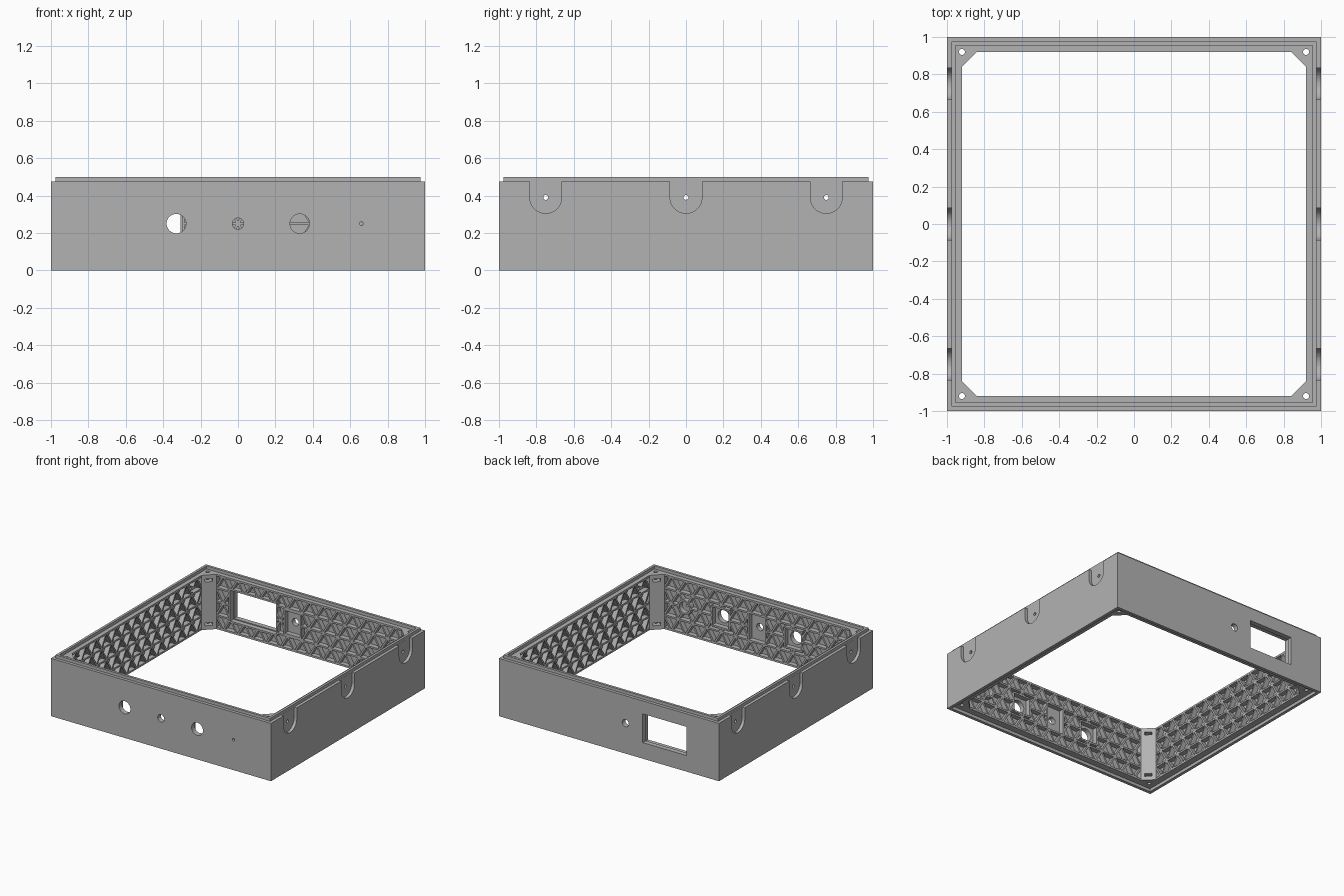
import bpy, bmesh, math
from mathutils import Matrix, Vector

cube = bpy.data.objects.get("Cube")
if cube:
    bpy.data.objects.remove(cube)

grey = bpy.data.materials.new("plain grey")
grey.use_nodes = True
grey.diffuse_color = (0.45, 0.45, 0.45, 1)
grey.node_tree.nodes["Principled BSDF"].inputs["Base Color"].default_value = grey.diffuse_color

FACE, FLOOR = 0.92, 0.96       # inner rib face and wall floor, from the centre
LOW, HIGH = 0.025, 0.475       # inner flange heights
RIB = 0.014                    # rib thickness
PITCH = 0.13                   # triangle side
MID = (LOW + HIGH) / 2


def finish(name, bm):
    bmesh.ops.recalc_face_normals(bm, faces=bm.faces)
    mesh = bpy.data.meshes.new(name)
    bm.to_mesh(mesh)
    bm.free()
    mesh.materials.append(grey)
    obj = bpy.data.objects.new(name, mesh)
    bpy.context.collection.objects.link(obj)
    return obj


def wall(angle):
    """Places (along, up, outward) on the wall turned by angle; 0 is the front."""
    turn = Matrix.Rotation(math.radians(angle), 3, "Z")
    return lambda u, v, d: turn @ Vector((u, -d, v))


def upright(x, y, z):
    return Vector((x, y, z))


def prism(bm, outline, lo, hi, place):
    a = [bm.verts.new(place(u, v, lo)) for u, v in outline]
    b = [bm.verts.new(place(u, v, hi)) for u, v in outline]
    bm.faces.new(a)
    bm.faces.new(b[::-1])
    for i in range(len(a)):
        j = (i + 1) % len(a)
        bm.faces.new((a[i], b[i], b[j], a[j]))


def arc(u, v, r, start=0, end=360, n=32):
    steps = n if end - start == 360 else n + 1
    angles = [math.radians(start + (end - start) * i / n) for i in range(steps)]
    return [(u + r * math.cos(t), v + r * math.sin(t)) for t in angles]


def rect(u, v, w, h):
    return [(u - w, v - h), (u + w, v - h), (u + w, v + h), (u - w, v + h)]


def inside(p, q, box):
    """Parameter range of segment p-q lying within a box (u, v, half w, half h)."""
    t0, t1 = 0.0, 1.0
    for k in (0, 1):
        lo, hi = box[k] - box[k + 2], box[k] + box[k + 2]
        d = q[k] - p[k]
        if abs(d) < 1e-9:
            if not lo < p[k] < hi:
                return None
            continue
        a, b = sorted(((lo - p[k]) / d, (hi - p[k]) / d))
        t0, t1 = max(t0, a), min(t1, b)
    return (t0, t1) if t1 - t0 > 1e-6 else None


def rib(bm, p, q, place):
    p, q = Vector(p), Vector(q)
    if (q - p).length < RIB:
        return
    d = (q - p).normalized() * RIB / 2
    n = Vector((-d.y, d.x))
    prism(bm, [p - n, q - n, q + n, p + n], FACE, FLOOR + 0.005, place)


def rib_grid(name, place, framed, cleared=()):
    """Triangular ribs, interrupted by framed pads and cleared spots."""
    bm = bmesh.new()
    lines = [((-1, MID + k * PITCH * 0.865), (1, MID + k * PITCH * 0.865)) for k in (-1, 0, 1)]
    for k in range(-9, 10):
        for lean in (-PITCH, PITCH):
            lines.append(((k * PITCH - lean, LOW), (k * PITCH + lean, HIGH)))
    field = (0, MID, 0.88, MID - LOW - 0.005)
    for p, q in lines:
        p, q = Vector(p), Vector(q)
        span = inside(p, q, field)
        if not span:
            continue
        pieces = [(p.lerp(q, span[0]), p.lerp(q, span[1]))]
        for box in list(framed) + list(cleared):
            rest = []
            for a, b in pieces:
                cut = inside(a, b, box)
                if cut:
                    rest += [(a, a.lerp(b, cut[0])), (a.lerp(b, cut[1]), b)]
                else:
                    rest.append((a, b))
            pieces = rest
        for a, b in pieces:
            rib(bm, a, b, place)
    for box in framed:
        corners = rect(*box)
        for i in range(4):
            rib(bm, corners[i], corners[(i + 1) % 4], place)
    return finish(name, bm)


# Square shell: stepped top lip, inner flanges and bottom rebate
profile = [(1, 0), (1, HIGH), (0.975, HIGH), (0.975, 0.5), (0.955, 0.5), (0.955, HIGH),
           (FACE, HIGH), (FACE, HIGH - 0.015), (FLOOR, HIGH - 0.015), (FLOOR, LOW + 0.015),
           (FACE, LOW + 0.015), (FACE, LOW), (0.975, LOW), (0.975, 0)]
bm = bmesh.new()
rings = [[bm.verts.new((r * x, r * y, z)) for r, z in profile]
         for x, y in ((-1, -1), (1, -1), (1, 1), (-1, 1))]
for i in range(4):
    a, b = rings[i], rings[(i + 1) % 4]
    for j in range(len(profile)):
        k = (j + 1) % len(profile)
        bm.faces.new((a[j], b[j], b[k], a[k]))
shell = finish("shell", bm)

# Chamfered corner posts, with slots near both ends
posts_bm, slots_bm, holes_bm = bmesh.new(), bmesh.new(), bmesh.new()
for sx in (-1, 1):
    for sy in (-1, 1):
        outline = [(FACE, 0.84), (0.97, 0.84), (0.97, 0.97), (0.84, 0.97), (0.84, FACE)]
        prism(posts_bm, [(x * sx, y * sy) for x, y in outline], LOW, HIGH, upright)
        along, out = Vector((sx, -sy)) * 0.02, Vector((sx, sy)) * 0.05
        c = Vector((sx, sy)) * 0.89
        for z in (0.07, 0.43):
            prism(slots_bm, [c - out - along, c - out + along, c + out + along, c + out - along],
                  z - 0.012, z + 0.012, upright)
        prism(holes_bm, arc(sx * FACE, sy * FACE, 0.016, n=20), -0.1, 0.6, upright)
posts = finish("corner_posts", posts_bm)

# Front and back openings
front, right, back, left = (wall(a) for a in (0, 90, 180, 270))
for u, r in ((-0.33, 0.052), (0, 0.03), (0.33, 0.052), (0.66, 0.01)):
    prism(holes_bm, arc(u, MID, r), 0.8, 1.1, front)
prism(holes_bm, arc(0.15, MID, 0.03), 0.8, 1.1, back)
prism(holes_bm, rect(0.507, MID, 0.2, 0.118), 0.8, 1.1, back)

# Round-bottomed side notches with screw holes
notch_bm = bmesh.new()
for place in (right, left):
    for u in (-0.75, 0, 0.75):
        outline = arc(u, 0.39, 0.085, 180, 360) + [(u + 0.085, 0.6), (u - 0.085, 0.6)]
        prism(notch_bm, outline, 0.9755, 1.1, place)
        prism(holes_bm, arc(u, 0.39, 0.013, n=16), 0.8, 1.1, place)


def cut(obj, cutter):
    mod = obj.modifiers.new("cut", "BOOLEAN")
    mod.operation, mod.solver, mod.object = "DIFFERENCE", "EXACT", cutter
    bpy.context.view_layer.objects.active = obj
    bpy.ops.object.modifier_apply(modifier=mod.name)


cutters = [finish(n, b) for n, b in (("notch_cutter", notch_bm), ("hole_cutter", holes_bm),
                                     ("slot_cutter", slots_bm))]
cut(shell, cutters[0])
cut(shell, cutters[1])
cut(posts, cutters[1])
cut(posts, cutters[2])
for c in cutters:
    bpy.data.objects.remove(c)

# Rib grids inside the four walls
screws = [(u, 0.39, 0.025, 0.025) for u in (-0.75, 0, 0.75)]
rib_grid("front_ribs", front, [(-0.33, MID, 0.08, 0.08), (0, MID, 0.08, 0.115),
                               (0.33, MID, 0.08, 0.08)], [(0.66, MID, 0.05, 0.05)])
rib_grid("back_ribs", back, [(0.507, MID, 0.215, 0.133), (0.15, MID, 0.075, 0.1)])
rib_grid("right_ribs", right, [], screws)
rib_grid("left_ribs", left, [], screws)

# Round collar behind the smallest front hole
bm = bmesh.new()
outer, inner = arc(0.66, MID, 0.06), arc(0.66, MID, 0.045)
for i in range(len(outer)):
    j = (i + 1) % len(outer)
    prism(bm, [outer[i], outer[j], inner[j], inner[i]], FACE, FLOOR + 0.005, front)
bmesh.ops.remove_doubles(bm, verts=bm.verts, dist=1e-5)
finish("front_collar", bm)
